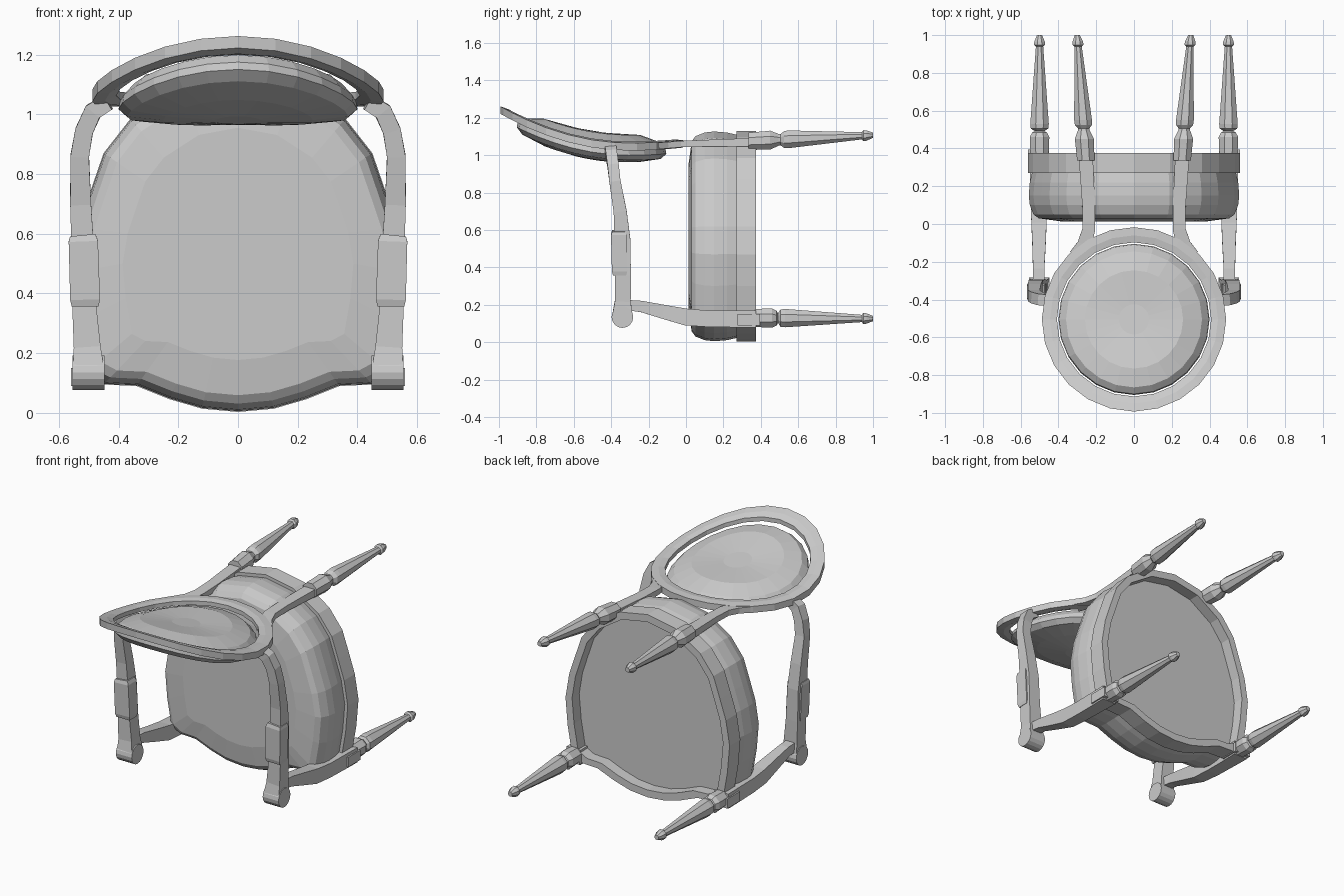
import bpy, bmesh, math
from mathutils import Vector


def loft(name, rings, mirror=False, closed=False):
    """Skin a list of equal-length point loops; cap the ends unless closed."""
    bm = bmesh.new()
    vs = [[bm.verts.new(p) for p in r] for r in rings]
    n = len(rings[0])
    pairs = list(zip(vs, vs[1:])) + ([(vs[-1], vs[0])] if closed else [])
    for a, b in pairs:
        for i in range(n):
            bm.faces.new((a[i], a[(i + 1) % n], b[(i + 1) % n], b[i]))
    if not closed:
        bm.faces.new(vs[0])
        bm.faces.new(vs[-1])
    bmesh.ops.recalc_face_normals(bm, faces=bm.faces)
    me = bpy.data.meshes.new(name)
    bm.to_mesh(me)
    bm.free()
    ob = bpy.data.objects.new(name, me)
    bpy.context.collection.objects.link(ob)
    if mirror:
        ob.modifiers.new("mirror", 'MIRROR')
    return ob


def bar(name, path, ref):
    """Rectangular bar along (x, y, z, width, height) points, mirrored in x."""
    pts = [Vector(p[:3]) for p in path]
    rings = []
    for i, p in enumerate(path):
        t = (pts[min(i + 1, len(pts) - 1)] - pts[max(i - 1, 0)]).normalized()
        u = t.cross(Vector(ref)).normalized()
        v = u.cross(t).normalized()
        rings.append([pts[i] + u * a * p[3] / 2 + v * b * p[4] / 2
                      for a, b in ((-1, -1), (1, -1), (1, 1), (-1, 1))])
    return loft(name, rings, True)


def turned_leg(name, profile, start, end):
    """Eight-sided turned leg; profile holds (y, radius)."""
    rings = []
    for y, r in profile:
        c = Vector(start).lerp(Vector(end), (y - start[1]) / (end[1] - start[1]))
        rings.append([c + Vector((r * math.cos(a), 0, r * math.sin(a)))
                      for a in (math.pi / 4 * (k + 0.5) for k in range(8))])
    return loft(name, rings, True)


# Seat outline in x/z, right half then mirrored
half = [(0, 0.003), (0.12, 0.014), (0.23, 0.046), (0.34, 0.09), (0.45, 0.095),
        (0.515, 0.13), (0.545, 0.3), (0.56, 0.47), (0.535, 0.62), (0.495, 0.74),
        (0.45, 0.87), (0.36, 0.985), (0.19, 1.095), (0, 1.13)]
outline = half + [(-x, z) for x, z in half[-2:0:-1]]


def seat_ring(s, y):
    return [(x * s, y, 0.565 + (z - 0.565) * s) for x, z in outline]


# Seat rail with recessed underside, and the upholstered cushion
loft("seat_rail", [seat_ring(s, y) for s, y in
     ((0.9, 0.27), (1, 0.27), (1, 0.375), (0.92, 0.375), (0.92, 0.305))])
loft("seat_cushion", [seat_ring(s, y) for s, y in
     ((0.96, 0.28), (0.985, 0.22), (0.995, 0.15), (0.985, 0.1), (0.95, 0.05),
      (0.9, 0.03), (0.69, 0.014))])


# Curved oval back: frame ring and padded panel
def back_point(r, a, dz):
    y = -0.505 + r * math.sin(a)
    d = y + 0.3
    return (r * math.cos(a), y, 1.045 + (0.41 if d < 0 else 0.2) * d * d + dz)


angles = [2 * math.pi * k / 24 + math.pi / 12 for k in range(24)]
loft("back_frame", [[back_point(r, a, dz) for a in angles] for r, dz in
     ((0.408, 0.026), (0.445, 0.028), (0.488, 0.02), (0.488, -0.02), (0.445, -0.016),
      (0.408, 0.0))], closed=True)
loft("back_cushion", [[back_point(r, a, dz) for a in angles] for r, dz in
     ((0.08, 0.068), (0.26, 0.063), (0.36, 0.022), (0.395, -0.018), (0.4, -0.045),
      (0.37, -0.07), (0.25, -0.082), (0.08, -0.085))])

# Rear uprights joining the back to the rear legs
bar("rear_upright", [(0.3, -0.17, 1.05, 0.09, 0.036), (0.262, -0.11, 1.054, 0.078, 0.034),
                     (0.24, -0.03, 1.06, 0.068, 0.034), (0.24, 0.1, 1.064, 0.068, 0.036),
                     (0.256, 0.37, 1.07, 0.075, 0.045)], (0, 0, 1))

# Armrests with scrolled ends and pads
bar("armrest", [(0.435, -0.405, 1.04, 0.055, 0.06), (0.485, -0.4, 1.01, 0.06, 0.06),
                (0.515, -0.39, 0.945, 0.06, 0.06), (0.53, -0.38, 0.86, 0.062, 0.06),
                (0.527, -0.352, 0.7, 0.07, 0.07), (0.52, -0.34, 0.55, 0.075, 0.085),
                (0.515, -0.337, 0.36, 0.08, 0.085), (0.505, -0.338, 0.22, 0.09, 0.085),
                (0.5, -0.34, 0.14, 0.105, 0.11)], (0, 1, 0))
loft("arm_scroll", [[(x, -0.34 + 0.058 * math.cos(a), 0.135 + 0.058 * math.sin(a))
                     for a in (2 * math.pi * k / 16 for k in range(16))]
                    for x in (0.447, 0.555)], True)
bar("arm_pad", [(0.52, -0.36, 0.595, 0.085, 0.07), (0.518, -0.36, 0.575, 0.098, 0.082),
                (0.512, -0.355, 0.38, 0.1, 0.082), (0.512, -0.355, 0.357, 0.09, 0.07)],
    (0, 1, 0))

# Curved supports running from the armrests into the front corner blocks
bar("arm_support", [(0.505, -0.33, 0.2, 0.06, 0.055), (0.505, -0.24, 0.192, 0.06, 0.06),
                    (0.503, -0.12, 0.163, 0.07, 0.075), (0.503, 0, 0.135, 0.08, 0.09),
                    (0.505, 0.12, 0.126, 0.085, 0.088), (0.505, 0.27, 0.125, 0.09, 0.09),
                    (0.505, 0.375, 0.125, 0.095, 0.09)], (0, 0, 1))
bar("corner_block", [(0.505, 0.275, 0.12, 0.11, 0.06), (0.505, 0.395, 0.12, 0.11, 0.06)],
    (0, 0, 1))

# Turned legs
taper = [(0.94, 0.021), (0.948, 0.032), (0.965, 0.03), (1.0, 0.015)]
turned_leg("front_leg", [(0.37, 0.052), (0.46, 0.056), (0.485, 0.042), (0.492, 0.027),
                         (0.505, 0.05), (0.53, 0.053)] + taper,
           (0.5, 0.37, 0.13), (0.5, 1.0, 0.127))
turned_leg("rear_leg", [(0.335, 0.05), (0.42, 0.053), (0.45, 0.055), (0.495, 0.034),
                        (0.505, 0.032), (0.525, 0.049), (0.55, 0.051)] + taper,
           (0.255, 0.335, 1.075), (0.3, 1.0, 1.107))
